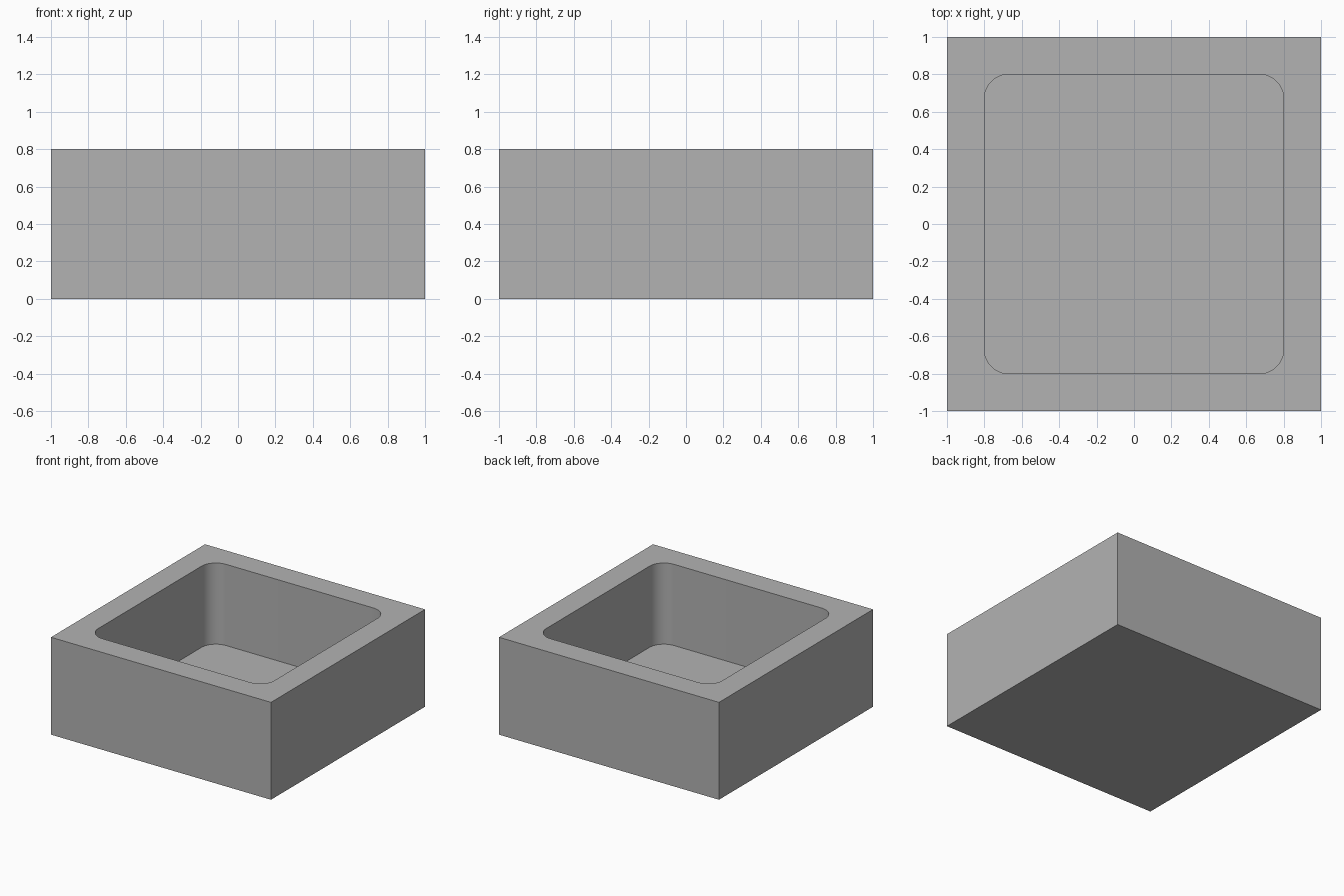
import bpy
import bmesh
from math import radians, sin, cos

cube = bpy.data.objects.get("Cube")
if cube:
    bpy.data.objects.remove(cube, do_unlink=True)

HALF, HEIGHT = 1.0, 0.8
POCKET, FLOOR, RADIUS = 0.8, 0.133, 0.13
STEPS = 12

grey = bpy.data.materials.new("plain grey")
grey.use_nodes = True
colour = (0.448, 0.448, 0.448, 1)
grey.diffuse_color = colour
grey.node_tree.nodes["Principled BSDF"].inputs["Base Color"].default_value = colour


def rounded_square(half, radius):
    """Outline of a square with arc corners, anticlockwise."""
    points = []
    for quarter in range(4):
        middle = radians(45 + 90 * quarter)
        cx = (half - radius) * (1 if cos(middle) > 0 else -1)
        cy = (half - radius) * (1 if sin(middle) > 0 else -1)
        for i in range(STEPS + 1):
            a = radians(90 * (quarter + i / STEPS))
            points.append((cx + radius * cos(a), cy + radius * sin(a)))
    return points


def prism(name, outline, bottom, top):
    """Upright solid from an outline."""
    bm = bmesh.new()
    base = bm.faces.new([bm.verts.new((x, y, bottom)) for x, y in outline])
    lifted = bmesh.ops.extrude_face_region(bm, geom=[base], use_keep_orig=True)
    verts = [v for v in lifted["geom"] if isinstance(v, bmesh.types.BMVert)]
    bmesh.ops.translate(bm, verts=verts, vec=(0, 0, top - bottom))
    bmesh.ops.recalc_face_normals(bm, faces=bm.faces)
    mesh = bpy.data.meshes.new(name)
    bm.to_mesh(mesh)
    bm.free()
    mesh.materials.append(grey)
    obj = bpy.data.objects.new(name, mesh)
    bpy.context.collection.objects.link(obj)
    return obj


# Square block and the rounded pocket sunk into its top
block = prism("open_box", [(-HALF, -HALF), (HALF, -HALF), (HALF, HALF), (-HALF, HALF)], 0, HEIGHT)
pocket = prism("pocket_cutter", rounded_square(POCKET, RADIUS), FLOOR, HEIGHT + 0.2)

cut = block.modifiers.new("pocket", "BOOLEAN")
cut.operation = "DIFFERENCE"
cut.solver = "EXACT"
cut.object = pocket

# Apply the cut, then smooth only the pocket's corner arcs
bpy.ops.object.select_all(action="DESELECT")
block.select_set(True)
bpy.context.view_layer.objects.active = block
bpy.ops.object.modifier_apply(modifier=cut.name)
bpy.data.objects.remove(pocket, do_unlink=True)
bpy.ops.object.shade_smooth_by_angle(angle=radians(30))
